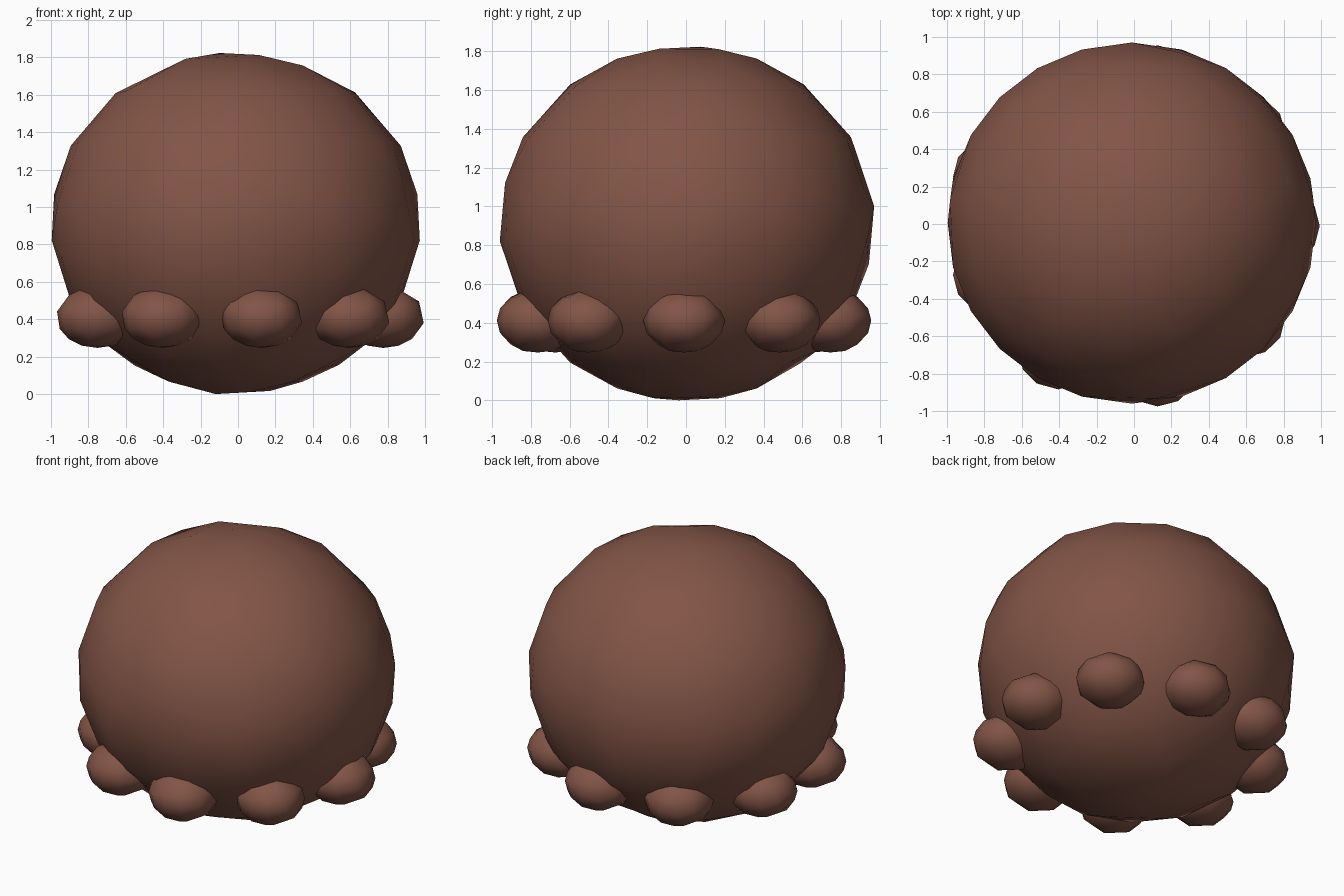
import bpy
from math import cos, sin, radians

if "Cube" in bpy.data.objects:
    bpy.data.objects.remove(bpy.data.objects["Cube"])

brown = bpy.data.materials.new("brown")
brown.diffuse_color = (0.225, 0.09, 0.062, 1)
brown.use_nodes = True
brown.node_tree.nodes["Principled BSDF"].inputs["Base Color"].default_value = brown.diffuse_color


def blob(name, loc, scale, segs, rings, ratio):
    """Smooth-shaded ellipsoid with its facet count reduced."""
    bpy.ops.mesh.primitive_uv_sphere_add(segments=segs, ring_count=rings, radius=1)
    ob = bpy.context.object
    ob.name = name
    ob.scale = scale
    bpy.ops.object.transform_apply(location=False, rotation=False, scale=True)
    ob.location = loc
    dec = ob.modifiers.new("reduce", 'DECIMATE')
    dec.ratio = ratio
    bpy.ops.object.modifier_apply(modifier=dec.name)
    bpy.ops.object.shade_smooth()
    ob.data.materials.append(brown)
    return ob


# Large rounded body resting on the ground
blob("body", (-0.012, 0.005, 0.912), (0.986, 0.964, 0.912), 24, 16, 0.37)

# Ring of nine small feet around the lower body
for i in range(9):
    a = radians(40 * i)
    blob(f"foot_{i + 1}", (-0.011 + 0.788 * cos(a), -0.01 + 0.767 * sin(a), 0.411),
         (0.218, 0.21, 0.164), 12, 8, 0.6)
